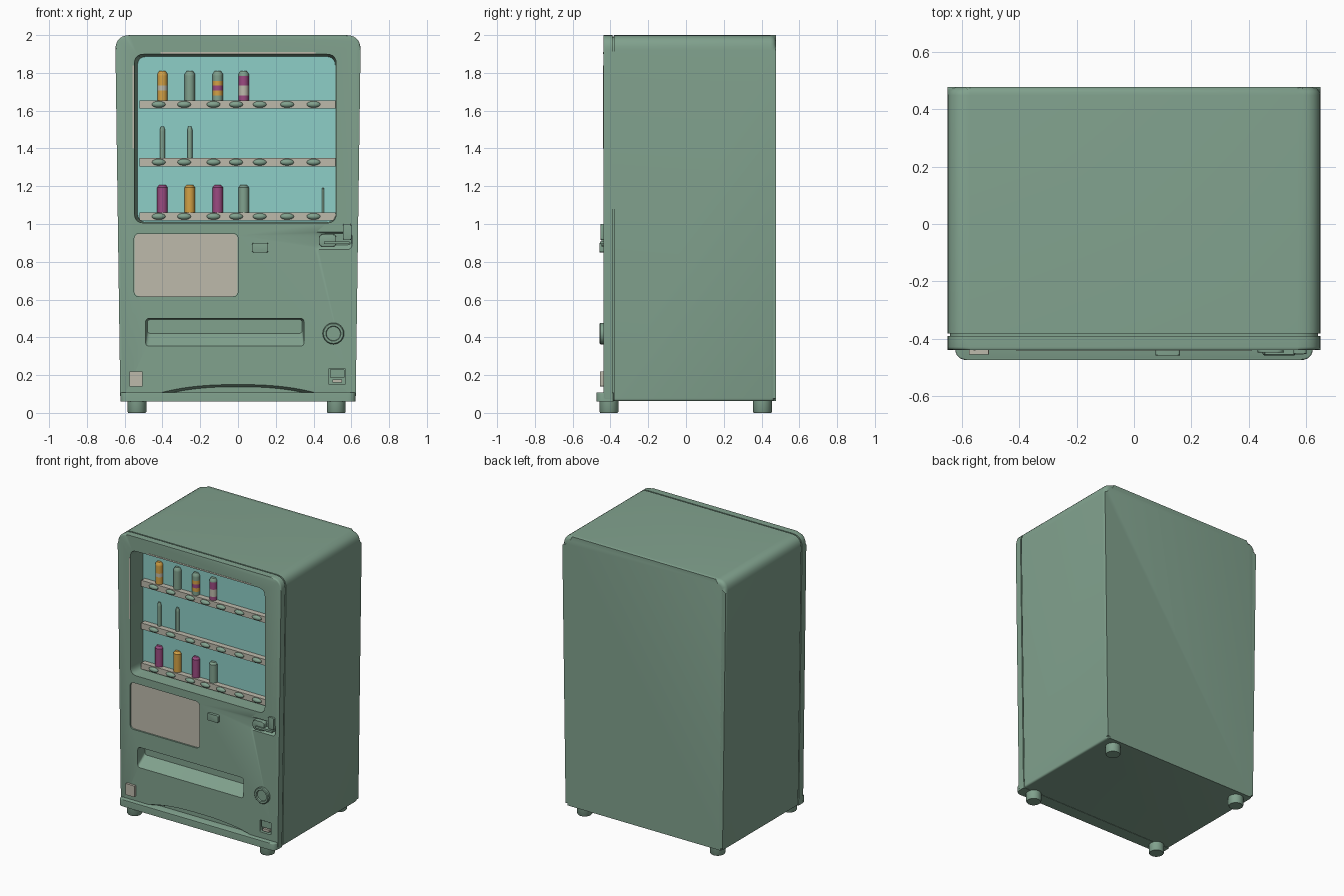
import bpy, bmesh, math
from mathutils import Vector, Matrix

if "Cube" in bpy.data.objects:
    bpy.data.objects.remove(bpy.data.objects["Cube"], do_unlink=True)


def material(name, rgb):
    m = bpy.data.materials.new(name)
    m.use_nodes = True
    color = (*rgb, 1)
    m.diffuse_color = color
    m.node_tree.nodes["Principled BSDF"].inputs["Base Color"].default_value = color
    return m


GREEN = material("sage green", (0.22, 0.36, 0.27))
CYAN = material("pale cyan", (0.27, 0.62, 0.57))
BEIGE = material("warm beige", (0.51, 0.49, 0.41))
ORANGE = material("orange", (0.66, 0.36, 0.06))
MAGENTA = material("magenta", (0.33, 0.07, 0.22))


def finish(bm, name, mats):
    bmesh.ops.recalc_face_normals(bm, faces=bm.faces[:])
    mesh = bpy.data.meshes.new(name)
    bm.to_mesh(mesh)
    bm.free()
    ob = bpy.data.objects.new(name, mesh)
    bpy.context.collection.objects.link(ob)
    for m in mats:
        mesh.materials.append(m)
    smooth(ob)
    return ob


def smooth(ob):
    bpy.ops.object.select_all(action='DESELECT')
    ob.select_set(True)
    bpy.context.view_layer.objects.active = ob
    bpy.ops.object.shade_smooth_by_angle(angle=math.radians(35))


def rounded(corners, radii, steps=5):
    """Outline with each corner replaced by a small curve."""
    pts = [Vector(c) for c in corners]
    out = []
    for i, p in enumerate(pts):
        a = p + (pts[i - 1] - p).normalized() * radii[i]
        b = p + (pts[(i + 1) % len(pts)] - p).normalized() * radii[i]
        for k in range(steps + 1):
            t = k / steps
            out.append(a * (1 - t) ** 2 + p * 2 * t * (1 - t) + b * t * t)
    return out


def rect(x0, x1, z0, z1, r=0.01):
    return rounded([(x0, z0), (x1, z0), (x1, z1), (x0, z1)], [r] * 4)


def prism(name, outline, w0, w1, mat=GREEN, end=None, axis='Y', bevel0=0, bevel1=0):
    """Extrude an outline along an axis, optionally lofting to another outline."""
    bm = bmesh.new()
    place = (lambda p, w: (p[0], w, p[1])) if axis == 'Y' else (lambda p, w: (p[0], p[1], w))
    near = [bm.verts.new(place(p, w0)) for p in outline]
    far = [bm.verts.new(place(p, w1)) for p in (end or outline)]
    cap0, cap1 = bm.faces.new(near), bm.faces.new(far)
    n = len(near)
    for i in range(n):
        j = (i + 1) % n
        bm.faces.new((near[i], near[j], far[j], far[i]))
    rims = [(list(cap0.edges), bevel0), (list(cap1.edges), bevel1)]
    for edges, size in rims:
        if size:
            bmesh.ops.bevel(bm, geom=edges, offset=size, segments=3, profile=0.5, affect='EDGES')
    return finish(bm, name, [mat])


def lathe(name, profile, loc, mats=(GREEN,), sides=24, axis='Z'):
    """Spin (radius, height) points; with several materials, colour by height."""
    bm = bmesh.new()
    rings = []
    for r, h in profile:
        rings.append([bm.verts.new((r * math.cos(2 * math.pi * k / sides),
                                    r * math.sin(2 * math.pi * k / sides), h)) for k in range(sides)])
    for a, b in zip(rings, rings[1:]):
        for k in range(sides):
            bm.faces.new((a[k], a[(k + 1) % sides], b[(k + 1) % sides], b[k]))
    bm.faces.new(rings[0])
    bm.faces.new(rings[-1])
    top = max(h for _, h in profile)
    for f in bm.faces:
        z = f.calc_center_median().z / top
        f.material_index = min(len(mats) - 1, max(0, int(z * len(mats))))
    if axis == 'Y':
        bm.transform(Matrix.Rotation(math.radians(90), 4, 'X'))
    bm.transform(Matrix.Translation(loc))
    return finish(bm, name, mats)


def cut(target, cutters):
    bpy.context.view_layer.objects.active = target
    for c in cutters:
        mod = target.modifiers.new("cut", 'BOOLEAN')
        mod.operation, mod.solver, mod.object = 'DIFFERENCE', 'EXACT', c
        bpy.ops.object.modifier_apply(modifier=mod.name)
    smooth(target)


def cabinet(inset=0):
    """Outline narrowing to the floor, with rounded top corners."""
    top, low = 0.65 - inset, 0.623 - inset
    return rounded([(-low, 0.062), (low, 0.062), (top, 2 - inset), (-top, 2 - inset)],
                   [0.015, 0.015, 0.08, 0.08], 7)


# Cabinet, seam and door
FRONT = -0.438
body = prism("cabinet_body", cabinet(), -0.381, 0.476, bevel1=0.028)
seam = prism("door_seam", cabinet(0.008), -0.4, -0.376)
door = prism("door", cabinet(), FRONT, -0.39, bevel0=0.01)

# Cutters for the display window and the door recesses
window = prism("window_cutter", rect(-0.55, 0.52, 1.005, 1.9, 0.05), -0.45, -0.3,
               end=rect(-0.53, 0.515, 1.01, 1.885, 0.05))
slot = prism("slot_cutter", rect(-0.49, 0.35, 0.35, 0.5, 0.02), -0.442, -0.37,
             end=rect(-0.48, 0.34, 0.42, 0.495, 0.02))
panel = prism("panel_cutter", rect(-0.55, 0, 0.615, 0.95, 0.03), -0.45, -0.425)
coin = prism("coin_cutter", rect(0.39, 0.605, 0.86, 0.96, 0.03), -0.442, -0.415,
             end=rect(0.45, 0.6, 0.89, 0.95, 0.02))
change = prism("change_cutter", rect(0.48, 0.57, 0.15, 0.235, 0.008), -0.45, -0.405)
arch = [(0.42 * k / 10, 0.108 + 0.045 * (1 - abs(k / 10) ** 2.5)) for k in range(-10, 11)]
arch += [(0.42, 0.07), (-0.42, 0.07)]
scoop = prism("scoop_cutter", arch, -0.445, -0.41,
              end=[(x * 0.96, z - 0.015) for x, z in arch])
cutters = [window, slot, panel, coin, change, scoop]
cut(door, cutters)
cut(seam, [window, slot])
cut(body, [window, slot])
for c in cutters:
    bpy.data.objects.remove(c, do_unlink=True)

# Display window lining and trim
prism("display_back", rect(-0.535, 0.516, 1.007, 1.89, 0.05), -0.316, -0.295, CYAN)
prism("window_trim_top", rect(-0.41, 0.41, 1.901, 1.91, 0.003), FRONT - 0.002, -0.43, BEIGE)
prism("window_trim_left", rect(-0.559, -0.551, 1.4, 1.84, 0.003), FRONT - 0.002, -0.43, BEIGE)

# Shelves with selection buttons
for row, z in enumerate((1.04, 1.327, 1.633)):
    prism(f"shelf_{row + 1}", rect(-0.522, 0.517, z - 0.022, z + 0.022, 0.004),
          -0.355, -0.305, BEIGE)
    for i, x in enumerate((-0.42, -0.285, -0.13, -0.01, 0.115, 0.26, 0.4)):
        bm = bmesh.new()
        bmesh.ops.create_uvsphere(bm, u_segments=14, v_segments=8, radius=1)
        bm.transform(Matrix.Translation((x, -0.356, z)) @ Matrix.Diagonal((0.037, 0.018, 0.017, 1)))
        finish(bm, f"button_{row + 1}_{i + 1}", [GREEN])


# Drinks, coloured in bands from the base up
def drink(name, x, z, r, h, mats):
    steps = [(r, h * k / 6) for k in range(6)]
    lathe(name, steps + [(r, h * 0.9), (r * 0.6, h)], (x, -0.32, z), mats, 12)


COLUMNS = (-0.4, -0.255, -0.107, 0.03)
TOP = ([ORANGE, ORANGE, BEIGE, ORANGE, ORANGE, ORANGE], [GREEN],
       [GREEN, ORANGE, MAGENTA, ORANGE, GREEN, GREEN],
       [MAGENTA, BEIGE, BEIGE, MAGENTA, MAGENTA, GREEN])
for i, x in enumerate(COLUMNS):
    drink(f"top_drink_{i + 1}", x, 1.655, 0.027, 0.155, TOP[i])
    drink(f"low_drink_{i + 1}", x, 1.062, 0.028, 0.145, [(MAGENTA, ORANGE, MAGENTA, GREEN)[i]])
for i, x in enumerate(COLUMNS[:2]):
    drink(f"middle_drink_{i + 1}", x, 1.349, 0.013, 0.168, [GREEN])
drink("thin_drink", 0.45, 1.062, 0.006, 0.13, [GREEN])

# Door fittings
prism("notice_panel", rect(-0.548, -0.002, 0.617, 0.948, 0.03), -0.43, -0.423, BEIGE)
prism("bill_button", rect(0.075, 0.16, 0.85, 0.9, 0.008), -0.457, -0.43, bevel0=0.004)
prism("label_plate", rect(-0.575, -0.505, 0.14, 0.22, 0.004), -0.455, -0.43, BEIGE)
lathe("lock_ring", [(0.057, 0), (0.057, 0.025), (0.052, 0.03), (0.04, 0.03), (0.037, 0.02)],
      (0.505, -0.428, 0.42), axis='Y')
prism("coin_plate", rect(0.43, 0.52, 0.88, 0.945, 0.02), -0.447, -0.41, bevel0=0.004)
prism("coin_slot", rect(0.455, 0.59, 0.893, 0.908, 0.004), -0.455, -0.41)
prism("return_lever", rect(0.555, 0.6, 0.915, 1.0, 0.008), -0.452, -0.41, bevel0=0.004)
prism("change_flap", rect(0.487, 0.563, 0.185, 0.23, 0.005), -0.43, -0.4)
prism("change_tab", rect(0.5, 0.55, 0.16, 0.178, 0.003), -0.435, -0.4, BEIGE)

# Kick rail and feet
rail = rounded([(-0.623, -0.474), (0.623, -0.474), (0.623, -0.385), (-0.623, -0.385)],
               [0.045, 0.045, 0.005, 0.005])
prism("kick_rail", rail, 0.06, 0.108, axis='Z', bevel1=0.006)
for side, x in (("right", -0.535), ("left", 0.52)):
    for end, y in (("front", -0.408), ("back", 0.405)):
        lathe(f"{end}_{side}_foot", [(0.046, 0), (0.05, 0.006), (0.05, 0.08)], (x, y, 0))
